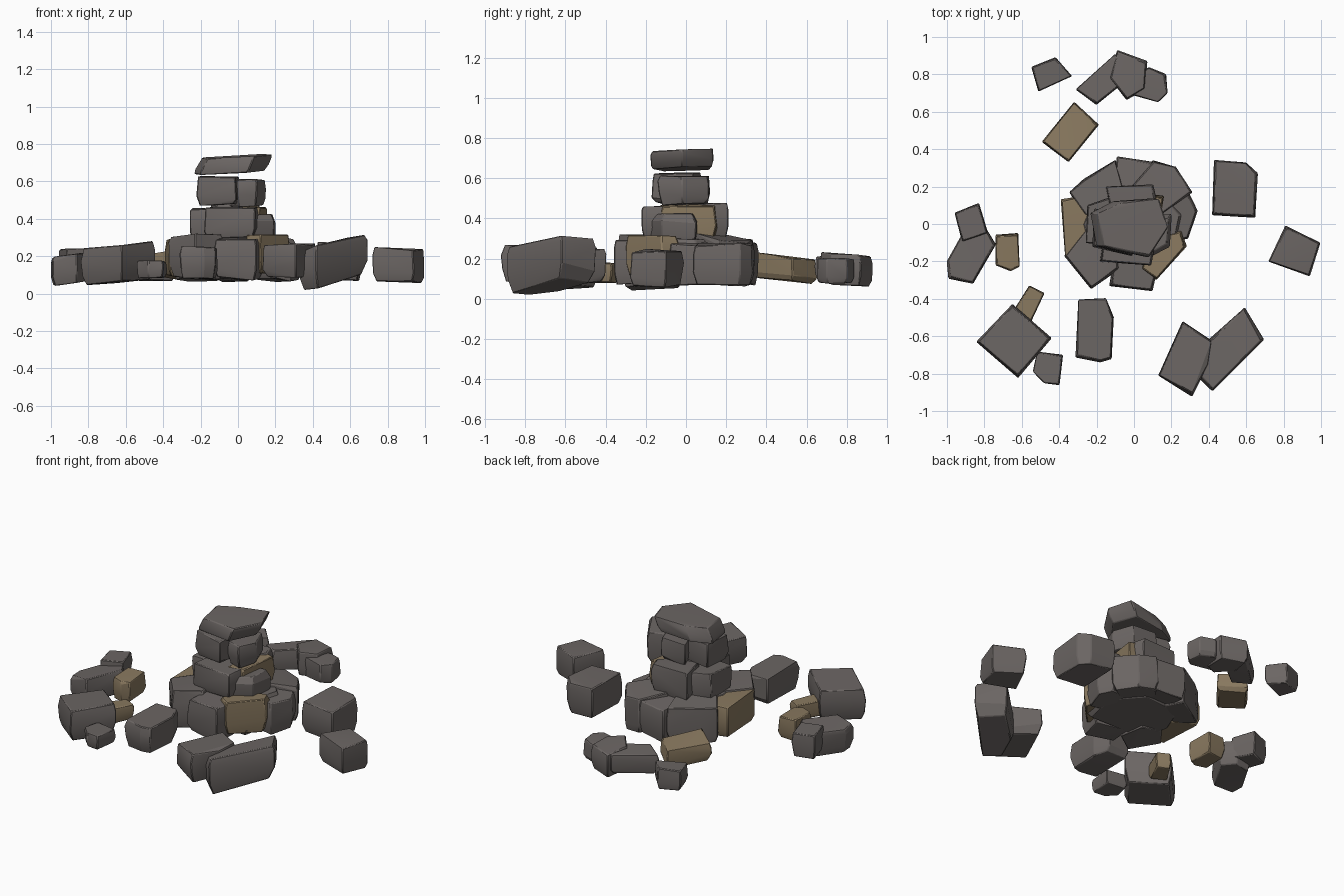
import bpy, bmesh, random
from mathutils import Vector

if "Cube" in bpy.data.objects:
    bpy.data.objects.remove(bpy.data.objects["Cube"])

random.seed(11)


def material(name, rgb):
    m = bpy.data.materials.new(name)
    m.diffuse_color = (*rgb, 1)
    m.use_nodes = True
    m.node_tree.nodes["Principled BSDF"].inputs["Base Color"].default_value = m.diffuse_color
    return m


GREY = material("grey stone", (0.148, 0.132, 0.126))
TAN = material("tan stone", (0.250, 0.190, 0.115))


# A faceted stone: convex hull of four rings of its plan outline, tilted and lightly bevelled
def rock(name, outline, z0, z1, mat=GREY, tilt=(0, 0), lean=(0, 0), low=0.88, top=0.95):
    c = sum((Vector(p) for p in outline), Vector((0, 0))) / len(outline)
    h = z1 - z0
    bm = bmesh.new()
    for t, s in ((0, low), (0.3, 1.01), (0.75, 1.01), (1, top)):
        for p in outline:
            d = (Vector(p) - c) * s * random.uniform(0.96, 1.02)
            x = c.x + d.x + lean[0] * (t - 0.5)
            y = c.y + d.y + lean[1] * (t - 0.5)
            z = z0 + h * t + tilt[0] * d.x + tilt[1] * d.y
            z += random.uniform(-0.13, 0.13) * h if 0 < t < 1 else random.uniform(-0.04, 0.05) * h
            bm.verts.new((x, y, z))
    hull = bmesh.ops.convex_hull(bm, input=bm.verts)
    junk = {g for g in hull["geom_interior"] + hull["geom_unused"] if isinstance(g, bmesh.types.BMVert)}
    bmesh.ops.delete(bm, geom=list(junk), context="VERTS")
    bmesh.ops.dissolve_limit(bm, angle_limit=0.12, verts=bm.verts, edges=bm.edges)
    bmesh.ops.recalc_face_normals(bm, faces=bm.faces)
    me = bpy.data.meshes.new(name)
    bm.to_mesh(me)
    bm.free()
    me.materials.append(mat)
    ob = bpy.data.objects.new(name, me)
    bpy.context.collection.objects.link(ob)
    mod = ob.modifiers.new("worn edges", "BEVEL")
    mod.width, mod.segments, mod.limit_method = 0.005, 1, "ANGLE"
    mod.angle_limit = 0.6
    bpy.context.view_layer.objects.active = ob
    ob.select_set(True)
    bpy.ops.object.shade_smooth_by_angle(angle=0.4)
    ob.select_set(False)
    return ob


# Cairn: bottom ring of stones
rock("base_core", [(-.22, -.2), (.2, -.2), (.26, .05), (.1, .24), (-.2, .2), (-.28, 0)], .08, .3)
rock("base_west", [(-.39, .13), (-.27, .15), (-.15, 0), (-.25, -.17), (-.37, -.18)], .09, .29, TAN)
rock("base_southwest", [(-.37, -.17), (-.23, -.35), (-.08, -.24), (-.1, -.05), (-.25, -.02)], .08, .31)
rock("base_south", [(-.13, -.33), (.1, -.36), (.13, -.2), (-.1, -.15)], .08, .29, tilt=(-.06, 0))
rock("base_southeast", [(.04, -.24), (.12, -.3), (.28, -.12), (.25, -.04), (.08, -.08)], .1, .31, TAN)
rock("base_east", [(.29, .17), (.34, .07), (.29, -.08), (.15, -.1), (.08, .12)], .08, .28, tilt=(-.15, 0))
rock("base_northeast", [(.22, .31), (.31, .17), (.12, .03), (-.02, .2), (.1, .34)], .08, .3, tilt=(-.08, -.15))
rock("base_north", [(-.09, .36), (.1, .33), (.15, .12), (-.12, .1)], .09, .29, tilt=(0, -.15))
rock("base_northwest", [(-.35, .17), (-.27, .24), (-.1, .34), (-.03, .1), (-.26, .04)], .08, .3, tilt=(.1, -.1))

# Cairn: second course
rock("second_south", [(-.18, -.2), (.09, -.22), (.12, -.05), (-.15, .02)], .3, .465)
rock("second_southeast", [(.04, -.2), (.19, -.12), (.2, .05), (.05, .06)], .28, .42, top=.8)
rock("second_east", [(.02, -.14), (.12, -.12), (.16, .15), (.02, .16)], .3, .465, TAN)
rock("second_north", [(-.15, .2), (.1, .21), (.12, .13), (.05, .05), (-.12, .03)], .29, .47)
rock("second_west", [(-.26, -.1), (-.25, .1), (-.1, .15), (-.08, -.12)], .29, .455)

# Cairn: third course and cap stone
rock("third_left", [(-.22, -.12), (-.01, -.17), (.01, .04), (-.21, .08)], .475, .625)
rock("third_right", [(0, -.1), (.1, -.14), (.15, -.02), (.1, .11), (-.08, .12)], .47, .61)
rock("cap_stone", [(-.22, .06), (-.1, .12), (.12, .14), (.17, -.02), (.07, -.18), (-.19, -.12)],
     .645, .735, tilt=(.06, .02), lean=(.04, 0), low=.95)

# Loose stones lying around the cairn
rock("loose_east", [(.81, -.01), (1, -.1), (.94, -.28), (.72, -.2)], .06, .24, tilt=(-.05, 0))
rock("loose_northeast", [(.43, .34), (.6, .33), (.66, .27), (.65, .03), (.42, .05)], .07, .27)
rock("loose_southeast_large", [(.59, -.45), (.69, -.62), (.42, -.89), (.33, -.8), (.4, -.62)],
     .05, .27, tilt=(.26, .02))
rock("loose_southeast_small", [(.26, -.52), (.42, -.62), (.4, -.75), (.31, -.92), (.13, -.81)], .09, .26)
rock("loose_south", [(-.3, -.4), (-.15, -.4), (-.11, -.5), (-.12, -.72), (-.18, -.74), (-.31, -.71)], .08, .25)
rock("loose_southwest_large", [(-.65, -.43), (-.44, -.61), (-.62, -.82), (-.84, -.63)],
     .06, .26, tilt=(.11, 0))
rock("loose_southwest_small", [(-.52, -.68), (-.38, -.7), (-.4, -.86), (-.48, -.85), (-.54, -.79)], .085, .175)
rock("loose_southwest_tan", [(-.56, -.33), (-.48, -.37), (-.55, -.52), (-.65, -.47)], .08, .18, TAN)
rock("loose_west_tan", [(-.74, -.06), (-.62, -.05), (-.61, -.23), (-.66, -.25), (-.74, -.22)], .09, .23, TAN)
rock("loose_west_near", [(-.9, -.02), (-.8, -.01), (-.74, -.11), (-.86, -.32), (-.99, -.29), (-1, -.2)],
     .06, .21, tilt=(.15, 0))
rock("loose_west_far", [(-.96, .06), (-.83, .11), (-.78, -.05), (-.92, -.1)], .09, .24, tilt=(.1, 0))
rock("loose_northwest_tan", [(-.32, .65), (-.19, .53), (-.35, .33), (-.49, .44)], .09, .21, TAN, tilt=(0, -.12))
rock("loose_northwest", [(-.55, .84), (-.42, .89), (-.33, .79), (-.51, .71)], .07, .2)
rock("loose_north_left", [(-.31, .72), (-.1, .91), (.0, .8), (-.2, .64)], .08, .21, tilt=(.06, 0))
rock("loose_north_middle", [(-.09, .93), (.07, .87), (.06, .72), (-.04, .66), (-.13, .78)], .07, .22, tilt=(0, -.08))
rock("loose_north_right", [(.08, .84), (.17, .8), (.18, .7), (.13, .65), (-.04, .7), (-.03, .77)], .08, .2)
